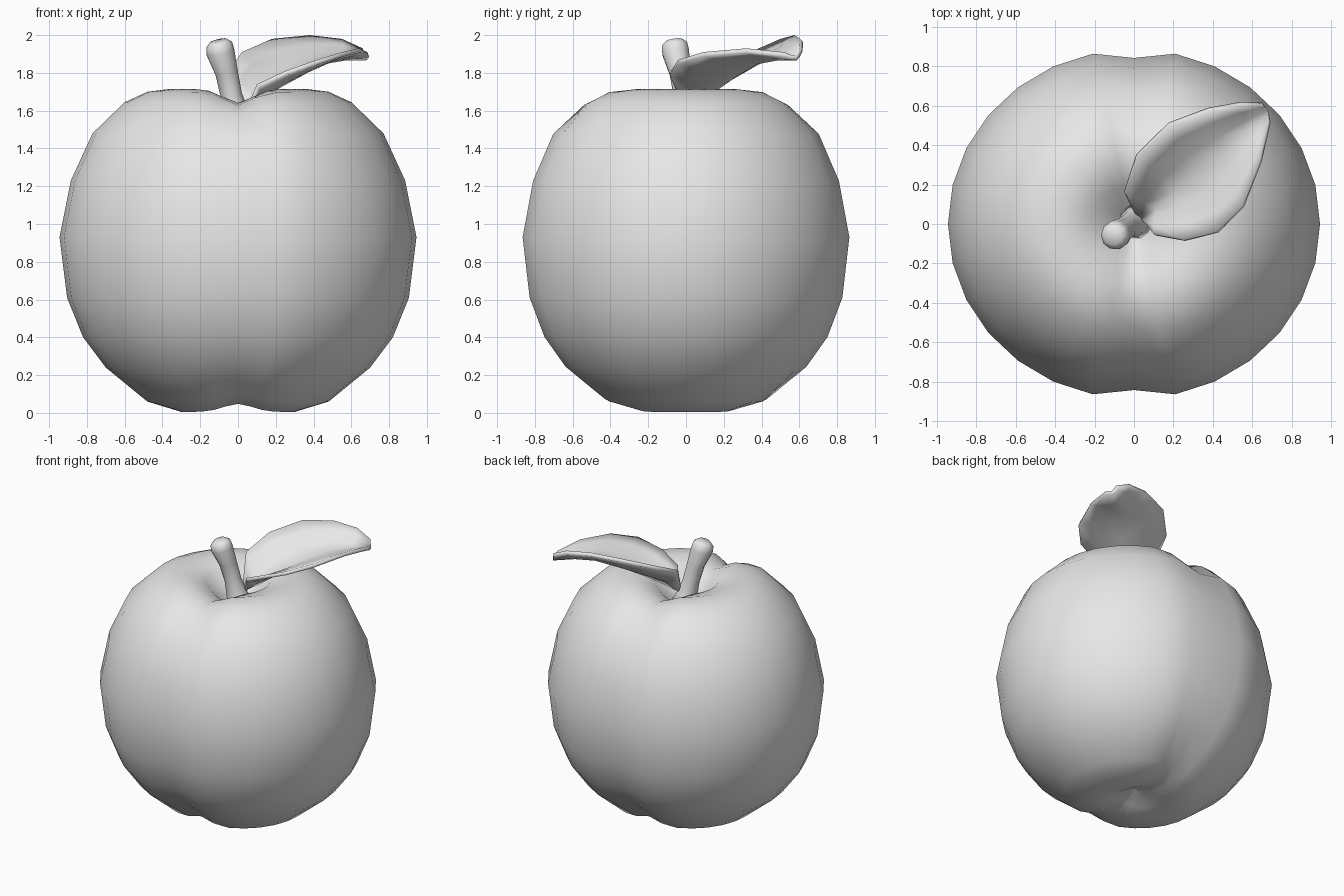
import bpy
import bmesh
from math import sin, cos, pi, exp
from mathutils import Vector

if "Cube" in bpy.data.objects:
    bpy.data.objects.remove(bpy.data.objects["Cube"], do_unlink=True)

GREY = (0.8, 0.8, 0.8, 1.0)
material = bpy.data.materials.new("plain_grey")
material.use_nodes = True
material.diffuse_color = GREY
material.node_tree.nodes["Principled BSDF"].inputs["Base Color"].default_value = GREY


def skin(name, rows, closed):
    """Join rows of points into a smooth surface; closed rows form a capped tube."""
    bm = bmesh.new()
    grid = [[bm.verts.new(p) for p in row] for row in rows]
    count = len(grid[0])
    for low, high in zip(grid, grid[1:]):
        for i in range(count if closed else count - 1):
            j = (i + 1) % count
            bm.faces.new((low[i], low[j], high[j], high[i]))
    if closed:
        bm.faces.new(reversed(grid[0]))
        bm.faces.new(grid[-1])
        bmesh.ops.recalc_face_normals(bm, faces=bm.faces)
    for face in bm.faces:
        face.smooth = True
    mesh = bpy.data.meshes.new(name)
    bm.to_mesh(mesh)
    bm.free()
    mesh.materials.append(material)
    obj = bpy.data.objects.new(name, mesh)
    bpy.context.collection.objects.link(obj)
    return obj


# Fruit: turned profile (radius, height), slightly flattened, with a groove all round
PROFILE = [(0.01, 0.05), (0.14, 0.01), (0.3, 0.005), (0.48, 0.06), (0.7, 0.24),
           (0.82, 0.4), (0.905, 0.61), (0.945, 0.93), (0.885, 1.23), (0.77, 1.48),
           (0.6, 1.645), (0.48, 1.7), (0.36, 1.715), (0.22, 1.68), (0.1, 1.58),
           (0.01, 1.54)]
SEGMENTS = 28
CENTRE = Vector((0, 0, 0.85))


def fruit_point(radius, height, angle):
    point = Vector((radius * sin(angle), 0.94 * radius * cos(angle), height))
    depth = 0.08 if height > 1.5 else 0.045
    groove = depth * exp(-(point.x / 0.11) ** 2)
    return point + (CENTRE - point).normalized() * groove


skin("fruit", [[fruit_point(r, z, 2 * pi * i / SEGMENTS) for i in range(SEGMENTS)]
               for r, z in PROFILE], True)

# Stem: leaning tube, flared at the foot and rounded at the tip
STEM = [(0.02, 0.02, 1.46, 0.1), (-0.01, 0.0, 1.58, 0.07), (-0.035, -0.01, 1.68, 0.057),
        (-0.06, -0.03, 1.8, 0.06), (-0.093, -0.055, 1.91, 0.075),
        (-0.1, -0.06, 1.95, 0.07), (-0.105, -0.063, 1.972, 0.045)]
lean = Vector((0, 0, 1)).rotation_difference(Vector((-0.22, -0.14, 0.95)))


def stem_ring(x, y, z, radius, sides=10):
    return [Vector((x, y, z)) + lean @ Vector((radius * cos(a), radius * sin(a), 0))
            for a in (2 * pi * i / sides for i in range(sides))]


skin("stem", [stem_ring(*ring) for ring in STEM], True)

# Leaf: cupped blade given by left edge, midrib and right edge from base to tip
LEAF = [((0.0, 0.06, 1.66), (0.03, 0.03, 1.62), (0.06, 0.0, 1.65)),
        ((-0.04, 0.15, 1.82), (0.11, 0.08, 1.67), (0.1, -0.05, 1.74)),
        ((0.02, 0.34, 1.91), (0.21, 0.17, 1.74), (0.25, -0.08, 1.81)),
        ((0.18, 0.5, 1.98), (0.33, 0.27, 1.81), (0.42, -0.04, 1.87)),
        ((0.38, 0.575, 2.0), (0.45, 0.37, 1.87), (0.55, 0.09, 1.91)),
        ((0.55, 0.605, 1.98), (0.57, 0.48, 1.89), (0.64, 0.32, 1.93)),
        ((0.66, 0.6, 1.93), (0.68, 0.58, 1.89), (0.685, 0.52, 1.91))]


def leaf_row(left, middle, right):
    row = []
    for u in (-1, -0.7, -0.35, 0, 0.35, 0.7, 1):
        edge, base = Vector(left if u < 0 else right), Vector(middle)
        point = base.lerp(edge, abs(u))
        point.z = base.z + (edge.z - base.z) * abs(u) ** 1.3
        row.append(point)
    return row


leaf = skin("leaf", [leaf_row(*row) for row in LEAF], False)
thickness = leaf.modifiers.new("thickness", "SOLIDIFY")
thickness.thickness = 0.025
thickness.offset = -1
